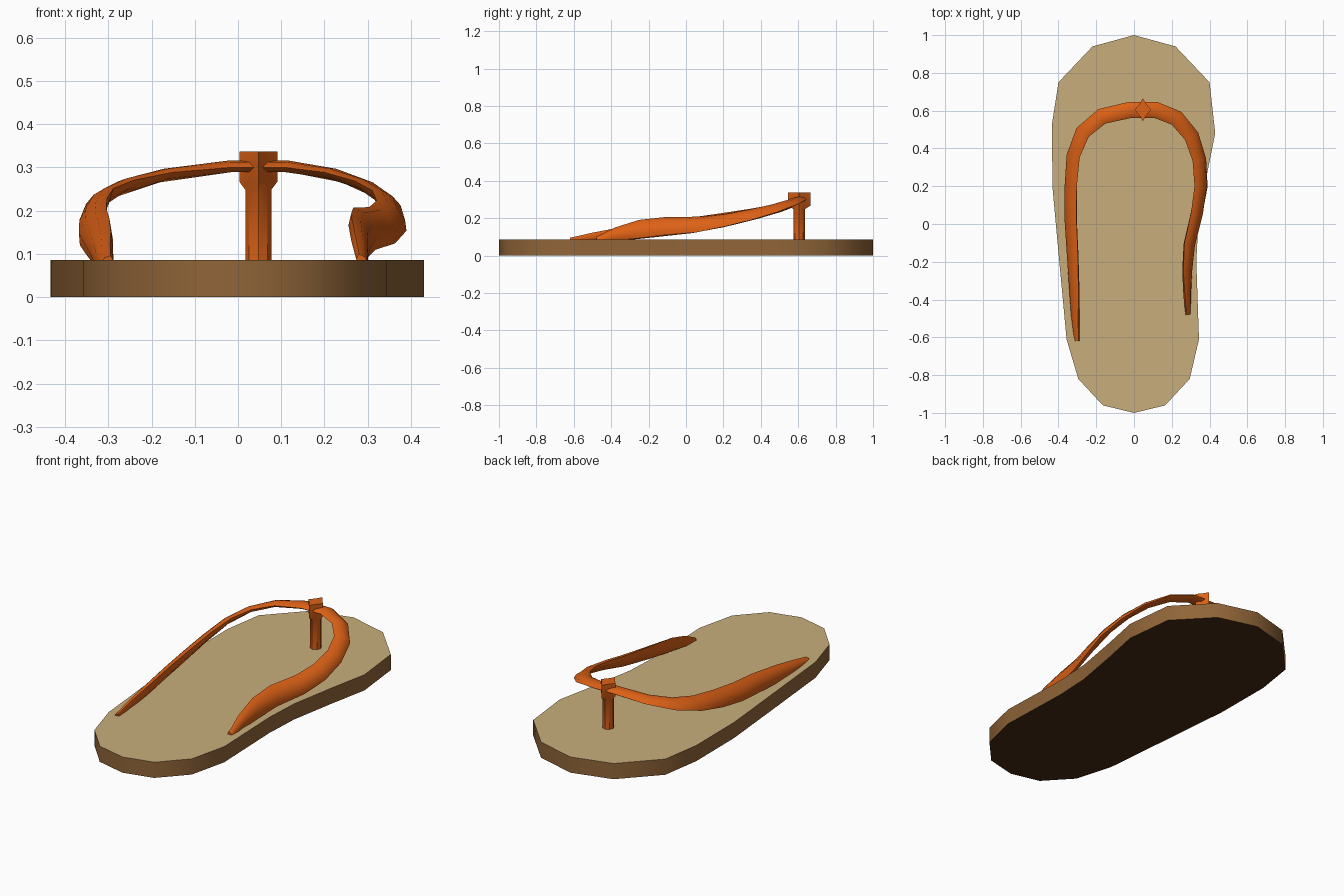
import bpy, bmesh, math
from mathutils import Vector

if "Cube" in bpy.data.objects:
    bpy.data.objects.remove(bpy.data.objects["Cube"])


def mat(name, rgb):
    m = bpy.data.materials.new(name)
    m.diffuse_color = (*rgb, 1)
    m.use_nodes = True
    m.node_tree.nodes["Principled BSDF"].inputs["Base Color"].default_value = m.diffuse_color
    return m


def finish(bm, name, mats, angle=40):
    bmesh.ops.recalc_face_normals(bm, faces=bm.faces)
    me = bpy.data.meshes.new(name)
    bm.to_mesh(me)
    bm.free()
    for m in mats:
        me.materials.append(m)
    ob = bpy.data.objects.new(name, me)
    bpy.context.collection.objects.link(ob)
    bpy.ops.object.select_all(action='DESELECT')
    bpy.context.view_layer.objects.active = ob
    ob.select_set(True)
    bpy.ops.object.shade_smooth_by_angle(angle=math.radians(angle))
    return ob


def loft(rings):
    bm = bmesh.new()
    vs = [[bm.verts.new(p) for p in r] for r in rings]
    n = len(vs[0])
    for a, b in zip(vs, vs[1:]):
        for i in range(n):
            j = (i + 1) % n
            bm.faces.new((a[i], a[j], b[j], b[i]))
    bm.faces.new(vs[0])
    bm.faces.new(vs[-1])
    return bm


tan = mat("tan_footbed", (0.58, 0.42, 0.2))
brown = mat("brown_edge", (0.28, 0.13, 0.04))
dark = mat("dark_underside", (0.06, 0.025, 0.008))
orange = mat("orange_strap", (0.72, 0.12, 0.008))

# Sole: foot outline extruded upward
outline = [(0, 1), (.22, .94), (.40, .75), (.43, .48), (.386, .26), (.34, 0),
           (.33, -.2), (.344, -.61), (.295, -.82), (.165, -.96), (0, -1),
           (-.165, -.96), (-.295, -.82), (-.357, -.61), (-.40, -.15),
           (-.432, .2), (-.434, .53), (-.40, .75), (-.22, .94)]
bm = loft([[(x, y, z) for x, y in outline] for z in (0, .086)])
bmesh.ops.recalc_face_normals(bm, faces=bm.faces)
for f in bm.faces:
    f.material_index = 0 if f.normal.z > .5 else 2 if f.normal.z < -.5 else 1
finish(bm, "sole", [tan, brown, dark])

# Strap: domed band; x, y, z, downward tilt, half width, half thickness
path = [(-.302, -.62, .075, 70, .022, .015), (-.31, -.50, .092, 65, .034, .02),
        (-.315, -.35, .115, 60, .042, .023), (-.325, -.15, .142, 57, .05, .024),
        (-.335, .03, .162, 54, .052, .024), (-.335, .2, .19, 50, .05, .022),
        (-.322, .36, .222, 40, .046, .019), (-.272, .485, .252, 25, .044, .017),
        (-.17, .57, .281, 10, .043, .016), (-.02, .604, .30, 0, .043, .016),
        (.115, .604, .30, 0, .043, .016), (.225, .56, .281, 10, .043, .016),
        (.305, .465, .25, 25, .044, .017), (.346, .34, .218, 38, .046, .019),
        (.355, .2, .188, 45, .049, .02), (.333, .06, .166, 54, .052, .023),
        (.292, -.11, .158, 62, .055, .023), (.281, -.25, .142, 68, .053, .021),
        (.281, -.38, .115, 72, .037, .019), (.286, -.48, .078, 75, .022, .014)]
section = [(-1, 0), (-.6, .75), (0, 1), (.6, .75), (1, 0), (.6, -.7), (-.6, -.7)]
rings = []
for i, (x, y, z, tilt, w, t) in enumerate(path):
    a = Vector(path[max(i - 1, 0)][:2])
    b = Vector(path[min(i + 1, len(path) - 1)][:2])
    d = (b - a).normalized()
    out, up = Vector((-d.y, d.x, 0)), Vector((0, 0, 1))
    c, s = math.cos(math.radians(tilt)), math.sin(math.radians(tilt))
    wide, thick = out * c - up * s, out * s + up * c
    rings.append([Vector((x, y, z)) + wide * w * u + thick * t * v
                  for u, v in section])
finish(loft(rings), "strap", [orange], 50)


# Toe post: round stem flaring into a diamond head
def post_ring(z, rx, ry, k):
    return [(.047 + rx * (1 if i % 2 == 0 else k) * math.cos(i * math.pi / 4),
             .605 + ry * (1 if i % 2 == 0 else k) * math.sin(i * math.pi / 4), z)
            for i in range(8)]


finish(loft([post_ring(.08, .03, .03, 1), post_ring(.248, .03, .03, 1),
             post_ring(.267, .044, .06, .65), post_ring(.337, .044, .06, .65)]),
       "toe_post", [orange])
